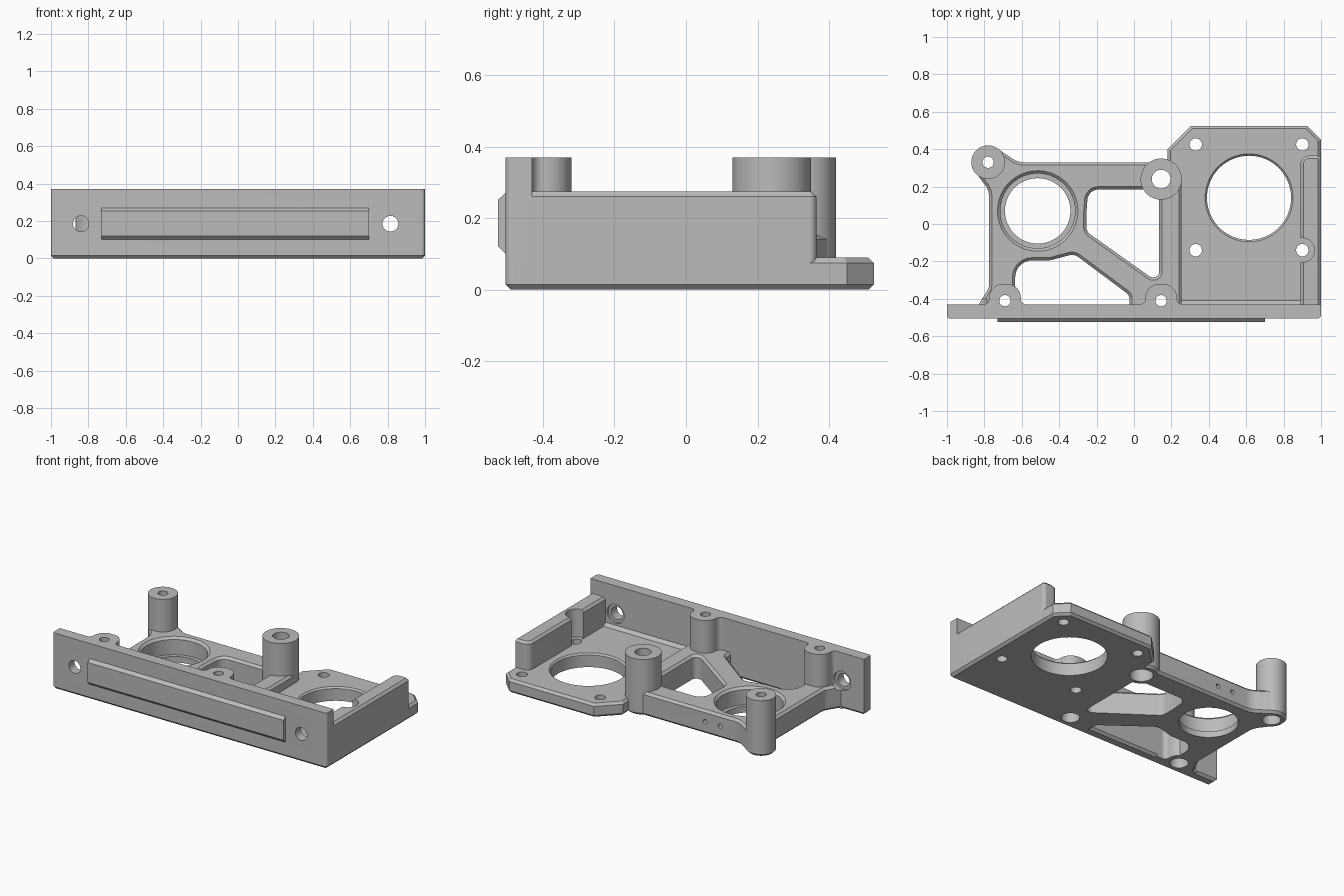
import bpy, bmesh, math
from mathutils import Vector

cube = bpy.data.objects.get("Cube")
if cube:
    bpy.data.objects.remove(cube)

GREY = (0.5, 0.5, 0.5, 1)
grey = bpy.data.materials.new("satin grey")
grey.use_nodes = True
grey.diffuse_color = GREY
grey.node_tree.nodes["Principled BSDF"].inputs["Base Color"].default_value = GREY

C = 0.015  # common chamfer


def circle(x, y, r, n=64):
    return [Vector((x + r * math.cos(math.tau * i / n), y + r * math.sin(math.tau * i / n))) for i in range(n)]


def rounded(corners, steps=8):
    """Counter-clockwise outline from (x, y, corner radius)."""
    out, n = [], len(corners)
    for i, (x, y, r) in enumerate(corners):
        p = Vector((x, y))
        a = (Vector(corners[i - 1][:2]) - p).normalized()
        b = (Vector(corners[(i + 1) % n][:2]) - p).normalized()
        if not r:
            out.append(p)
            continue
        half = a.angle(b) / 2
        mid = p + (a + b).normalized() * r / math.sin(half)
        start = p + a * r / math.tan(half) - mid
        end = p + b * r / math.tan(half) - mid
        sweep = start.angle_signed(end)
        for k in range(steps + 1):
            t = -sweep * k / steps
            out.append(mid + Vector((start.x * math.cos(t) - start.y * math.sin(t),
                                     start.x * math.sin(t) + start.y * math.cos(t))))
    return out


def grow(pts, d):
    """Offset an outline outwards by d with mitred corners."""
    res = []
    for i, p in enumerate(pts):
        e, f = (p - pts[i - 1]).normalized(), (pts[(i + 1) % len(pts)] - p).normalized()
        n1, n2 = Vector((e.y, -e.x)), Vector((f.y, -f.x))
        res.append(p + (n1 + n2) * d / (1 + n1.dot(n2)))
    return res


def loft(name, pts, rings, axis="z"):
    """Stack offset copies of an outline; rings are (height, offset)."""
    place = {"z": lambda u, v, w: (u, v, w), "y": lambda u, v, w: (u, w, v),
             "x": lambda u, v, w: (w, u, v)}[axis]
    bm = bmesh.new()
    loops = [[bm.verts.new(place(p.x, p.y, h)) for p in grow(pts, d)] for h, d in rings]
    n = len(pts)
    for lo, hi in zip(loops, loops[1:]):
        for i in range(n):
            bm.faces.new((lo[i], lo[(i + 1) % n], hi[(i + 1) % n], hi[i]))
    bm.faces.new(loops[0][::-1])
    bm.faces.new(loops[-1])
    bmesh.ops.recalc_face_normals(bm, faces=bm.faces)
    me = bpy.data.meshes.new(name)
    bm.to_mesh(me)
    bm.free()
    me.materials.append(grey)
    ob = bpy.data.objects.new(name, me)
    bpy.context.scene.collection.objects.link(ob)
    return ob


def solid(z0, z1, top=C):
    """Ring heights for a part with chamfered bottom and top."""
    return [(z0, -C), (z0 + C, 0), (z1 - top, 0), (z1, -top)] if top else [(z0, -C), (z0 + C, 0), (z1, 0)]


DECK, PLATE, TALL = 0.155, 0.09, 0.37

# Open frame on the left half
frame = loft("open_frame", rounded([
    (-0.83, -0.46, 0), (0.255, -0.46, 0), (0.255, 0.22, 0.02), (0.13, 0.33, 0.02),
    (-0.62, 0.33, 0.1), (-0.74, 0.41, 0.02), (-0.85, 0.28, 0.02), (-0.775, 0.18, 0.1),
    (-0.775, -0.34, 0.06), (-0.83, -0.43, 0)]), solid(0, DECK))

# Thin mounting plate on the right half
plate = loft("mounting_plate", rounded([
    (0.18, -0.48, 0), (1, -0.48, 0), (1, 0.45, 0), (0.925, 0.525, 0),
    (0.305, 0.525, 0), (0.18, 0.4, 0)]), solid(0, PLATE))

# Walls
front = loft("front_wall", rounded([
    (-1, -0.505, 0.015), (1, -0.505, 0.02), (1, -0.43, 0), (-1, -0.43, 0)]), solid(0, TALL, 0))
side = loft("side_wall", rounded([
    (0.89, -0.48, 0), (1, -0.48, 0), (1, 0.365, 0.02), (0.89, 0.365, 0.045)]), solid(0, 0.275))
fillet = loft("pocket_fillet", [Vector(p) for p in (
    (-0.44, 0.05), (-0.41, 0.05), (-0.41, PLATE), (-0.43, PLATE + 0.02), (-0.44, PLATE + 0.02))],
    [(0.24, 0), (0.95, 0)], "x")
strip = loft("front_strip", [Vector(p) for p in (
    (-0.525, 0.12), (-0.505, 0.1), (-0.5, 0.1), (-0.5, 0.27), (-0.505, 0.27), (-0.525, 0.252))],
    [(-0.73, 0), (0.7, 0)], "x")

# Posts
posts = [loft("rear_left_post", circle(-0.78, 0.33, 0.09), solid(0, TALL, 0)),
         loft("rear_centre_post", circle(0.145, 0.24, 0.11), solid(0, TALL, 0))]
for name, x in (("front_left_post", -0.69), ("front_centre_post", 0.145)):
    half = [(0.15, -0.46, 0), (0.15, -0.43, 0), (0.085, -0.43, 0.03), (0.085, -0.32, 0.075)]
    shape = [(x + a, y, r) for a, y, r in half] + [(x - a, y, r) for a, y, r in half[::-1]]
    posts.append(loft(name, rounded(shape), [(0, 0), (TALL, 0)]))

# Cutters: window openings in the frame, with a chamfered upper rim
rim = [(-0.1, 0), (DECK - C, 0), (DECK + 0.02, C + 0.02)]
windows = [
    loft("window_cutter", rounded([
        (0.135, -0.285, 0.05), (0.09, -0.285, 0.03), (-0.255, -0.04, 0.05), (-0.255, 0.05, 0.1),
        (-0.245, 0.185, 0.06), (0.135, 0.185, 0.03)][::1][::-1][::-1]), rim),
    loft("window_cutter", rounded([
        (-0.635, -0.48, 0), (-0.025, -0.48, 0), (-0.025, -0.38, 0.04), (-0.32, -0.16, 0.06),
        (-0.45, -0.195, 0.1), (-0.635, -0.195, 0.09)]), rim)]
# The first outline runs clockwise, so rebuild it the other way round
bpy.data.objects.remove(windows[0])
windows[0] = loft("window_cutter", rounded([
    (0.135, -0.285, 0.03), (0.135, 0.185, 0.03), (-0.245, 0.185, 0.06), (-0.255, 0.05, 0.1),
    (-0.255, -0.04, 0.05), (0.09, -0.285, 0.03)]), rim)

# Cutters: bores, screw holes and counterbores
holes = []


def drill(x, y, r, z0=-0.1, z1=0.5, axis="z"):
    holes.append(loft("drill_cutter", circle(x, y, r), [(z0, 0), (z1, 0)], axis))


holes.append(loft("bore_cutter", circle(-0.515, 0.07, 0.2),
                  [(0.04, 0), (DECK - C, 0), (DECK + 0.02, C + 0.02)]))
drill(-0.515, 0.07, 0.175)
holes.append(loft("bore_cutter", circle(0.615, 0.14, 0.225),
                  [(-0.1, 0), (PLATE - 0.01, 0), (PLATE + 0.01, 0.02)]))
for x in (0.33, 0.9):
    for y in (-0.14, 0.425):
        drill(x, y, 0.033, z1=0.2)
drill(0.9, -0.14, 0.065, z0=PLATE + 0.001)
for x, y, r, wide in ((-0.78, 0.33, 0.03, 0.055), (0.145, 0.24, 0.05, 0.07),
                      (-0.69, -0.41, 0.03, 0.055), (0.145, -0.41, 0.03, 0.055)):
    drill(x, y, r)
    drill(x, y, wide, z1=0.1)
for x in (-0.84, 0.815):
    drill(x, 0.185, 0.042, -0.6, -0.38, "y")
    drill(x, 0.185, 0.062, -0.445, -0.4, "y")
for x in (-0.48, -0.37):
    drill(x, 0.08, 0.014, 0.28, 0.4, "y")


# Apply the cuts
def cut(ob, cutters):
    group = bpy.data.collections.new("cutters")
    for c in cutters:
        c.hide_render = True
        group.objects.link(c)
    mod = ob.modifiers.new("cut", "BOOLEAN")
    mod.operation, mod.solver = "DIFFERENCE", "EXACT"
    mod.operand_type, mod.collection = "COLLECTION", group
    bpy.context.view_layer.objects.active = ob
    bpy.ops.object.modifier_apply(modifier=mod.name)
    bpy.data.collections.remove(group)


cut(frame, windows)
parts = [frame, plate, front, side, fillet] + posts
for ob in parts:
    cut(ob, holes)
for c in windows + holes:
    bpy.data.objects.remove(c)

# Smooth round surfaces, keep edges sharp
bpy.ops.object.select_all(action="DESELECT")
for ob in parts + [strip]:
    ob.select_set(True)
bpy.context.view_layer.objects.active = frame
bpy.ops.object.shade_smooth_by_angle(angle=math.radians(30))
